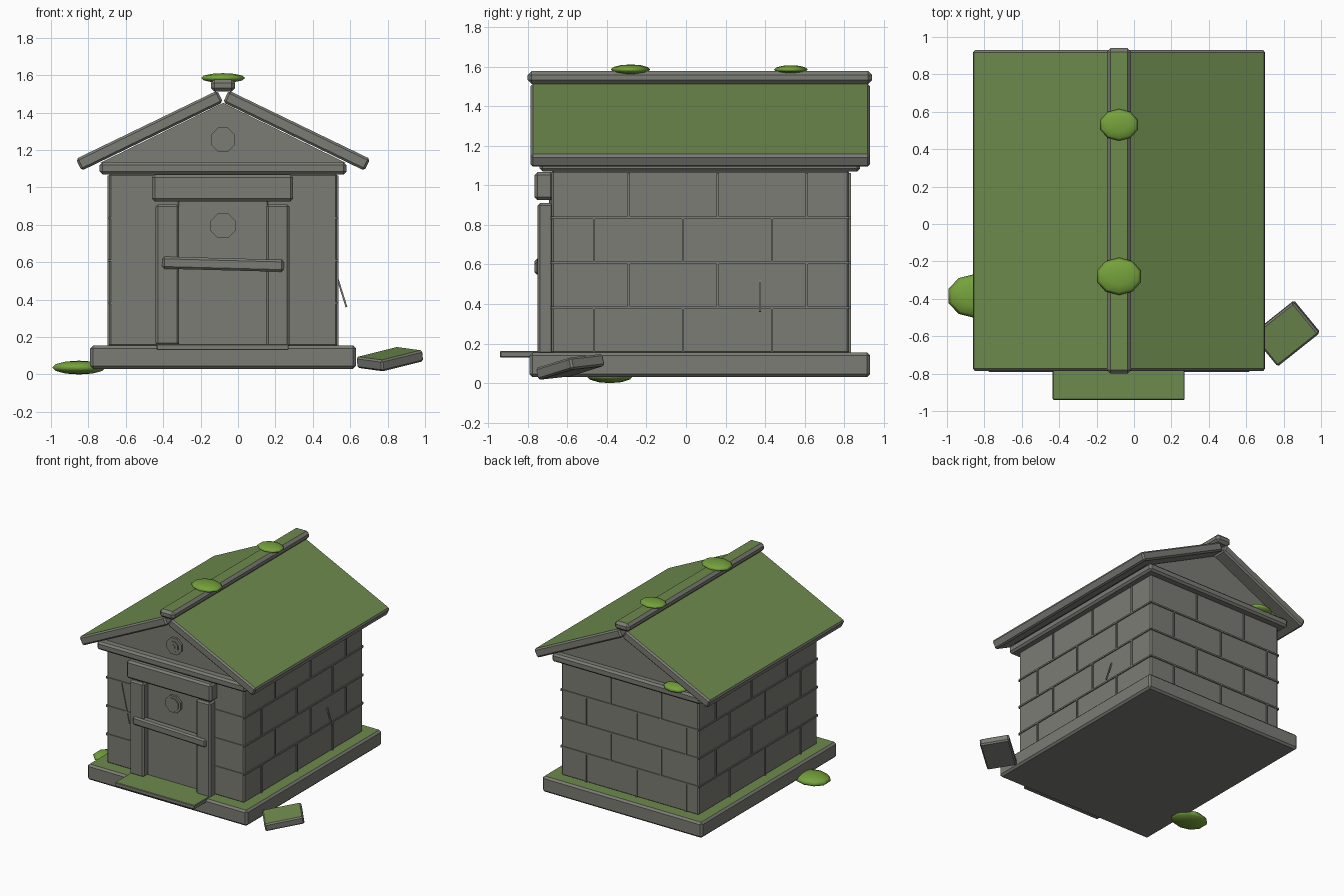
import bpy, bmesh, math
from mathutils import Matrix, Vector

if "Cube" in bpy.data.objects:
    bpy.data.objects.remove(bpy.data.objects["Cube"])


def material(name, rgb):
    m = bpy.data.materials.new(name)
    m.diffuse_color = (*rgb, 1)
    m.use_nodes = True
    m.node_tree.nodes["Principled BSDF"].inputs["Base Color"].default_value = m.diffuse_color
    return m


STONE = material("grey stone", (0.2, 0.2, 0.178))
MOSSY = material("moss covered stone", (0.155, 0.255, 0.075))
MOSS = material("bright moss", (0.18, 0.36, 0.045))
CX, CY = -0.08, 0.07          # middle of the building


def finish(name, bm, mats):
    bmesh.ops.recalc_face_normals(bm, faces=bm.faces)
    me = bpy.data.meshes.new(name)
    bm.to_mesh(me)
    bm.free()
    for m in mats:
        me.materials.append(m)
    ob = bpy.data.objects.new(name, me)
    bpy.context.collection.objects.link(ob)
    return ob


def block(name, lo, hi, bevel=0.012, mossy=False, rot=None):
    """Bevelled box from lo to hi, turned about its middle; moss on upward faces."""
    lo, hi = Vector(lo), Vector(hi)
    bm = bmesh.new()
    bmesh.ops.create_cube(bm, size=1)
    bmesh.ops.transform(bm, matrix=Matrix.Diagonal((*(hi - lo), 1)), verts=bm.verts)
    if bevel:
        bmesh.ops.bevel(bm, geom=bm.edges[:], offset=bevel, segments=1, affect='EDGES')
    mat = Matrix.Translation((lo + hi) / 2)
    if rot:
        mat = mat @ rot
    bmesh.ops.transform(bm, matrix=mat, verts=bm.verts)
    bm.normal_update()
    if mossy:
        for f in bm.faces:
            f.material_index = int(f.normal.z > 0.85)
    return finish(name, bm, [STONE, MOSSY] if mossy else [STONE])


def R(deg, axis):
    return Matrix.Rotation(math.radians(deg), 4, axis)


def centred(c, s):
    c, s = Vector(c), Vector(s) / 2
    return c - s, c + s


# Plinth, walls, cornice and step
block("plinth", (-0.79, -0.79, 0.03), (0.63, 0.93, 0.155), 0.015, True)
block("walls", (-0.69, -0.68, 0.15), (0.53, 0.825, 1.075), 0.01)
block("cornice", (-0.74, -0.74, 1.07), (0.58, 0.88, 1.135), 0.015)
block("door_step", (-0.435, -0.94, 0.13), (0.27, -0.69, 0.162), 0.004, True)

# Raised joints between the wall stones
P, W = 0.008, 0.006           # joint projection and half width
COURSES = [0.155 + 0.227 * i for i in range(5)]
for i, z in enumerate(COURSES[1:4]):
    for side, x in (("left", -0.69), ("right", 0.53)):
        block(f"{side}_course_joint_{i}", (x - P, -0.68, z - W), (x + P, 0.825, z + W), 0)
    for side, y in (("front", -0.68), ("back", 0.825)):
        block(f"{side}_course_joint_{i}", (-0.69, y - P, z - W), (0.53, y + P, z + W), 0)
for row in range(4):
    z0, z1 = COURSES[row], COURSES[row + 1]
    for k, y in enumerate((-0.29, 0.16, 0.61) if row % 2 else (-0.465, -0.015, 0.435)):
        for side, x in (("left", -0.69), ("right", 0.53)):
            block(f"{side}_upright_joint_{row}_{k}", (x - P, y - W, z0), (x + P, y + W, z1), 0)
    for k, x in enumerate((-0.36, 0.09) if row % 2 == 1 else (-0.58, -0.14, 0.31)):
        block(f"back_upright_joint_{row}_{k}", (x - W, 0.825 - P, z0), (x + W, 0.825 + P, z1), 0)

# Gable prism
bm = bmesh.new()
tri = [bm.verts.new((x, -0.68, z)) for x, z in ((CX - 0.66, 1.13), (CX + 0.66, 1.13), (CX, 1.452))]
face = bm.faces.new(tri)
ext = bmesh.ops.extrude_face_region(bm, geom=[face])
bmesh.ops.translate(bm, vec=(0, 1.505, 0),
                    verts=[v for v in ext["geom"] if isinstance(v, bmesh.types.BMVert)])
finish("gable", bm, [STONE])

# Two roof slabs and the ridge cap
A, L, T = 25.8, 0.84, 0.07
a = math.radians(A)
for side, s in (("left", -1), ("right", 1)):
    c = (CX + s * (L / 2 * math.cos(a) + T / 2 * math.sin(a)), CY + 0.002,
         1.455 - L / 2 * math.sin(a) + T / 2 * math.cos(a))
    block(f"{side}_roof_slab", *centred(c, (L, 1.715, T)), 0.012, True, R(s * A, 'Y'))
block("ridge_cap", (-0.145, -0.80, 1.512), (-0.015, 0.94, 1.578), 0.02, True)

# Doorway: panel, posts, lintel and cross bar
block("door_panel", (-0.32, -0.692, 0.155), (0.16, -0.66, 0.93), 0.004)
block("left_door_post", (-0.44, -0.75, 0.155), (-0.315, -0.67, 0.91))
block("right_door_post", (0.15, -0.75, 0.145), (0.275, -0.67, 0.91))
block("lintel", (-0.46, -0.765, 0.925), (0.295, -0.67, 1.068), 0.015)
block("door_bar", (-0.405, -0.765, 0.557), (0.245, -0.7, 0.622), 0.012, False, R(1.5, 'Y'))


# Eight-sided medallions made of stepped discs
def medallion(name, z, front, steps):
    bm = bmesh.new()
    for r, d in steps:
        bmesh.ops.create_cone(bm, cap_ends=True, segments=8, radius1=r, radius2=r, depth=2 * d,
                              matrix=Matrix.Translation((CX, front, z)) @ R(90, 'X') @ R(22.5, 'Z'))
    finish(name, bm, [STONE])


medallion("door_medallion", 0.795, -0.692, ((0.072, 0.018), (0.052, 0.026)))
medallion("gable_medallion", 1.255, -0.68, ((0.07, 0.018), (0.042, 0.026), (0.017, 0.032)))


# Thin cracks
def crack(name, p, q, w):
    p, q = Vector(p), Vector(q)
    rot = (q - p).to_track_quat('Z', 'Y').to_matrix().to_4x4()
    block(name, *centred((p + q) / 2, (w, w, (q - p).length)), 0, False, rot)


crack("front_crack", (-0.56, -0.682, 0.83), (-0.49, -0.682, 0.52), 0.012)
crack("right_crack", (0.53, 0.375, 0.52), (0.58, 0.375, 0.36), 0.01)

# Fallen stone
block("fallen_stone", *centred((0.812, -0.585, 0.082), (0.29, 0.22, 0.062)), 0.01, True,
      R(38.5, 'Z') @ R(-11, 'Y') @ R(5, 'X'))

# Moss cushions: centre and radii
for i, (c, r) in enumerate((
        ((CX, -0.28, 1.585), (0.124, 0.1, 0.026)),
        ((CX, 0.53, 1.585), (0.106, 0.085, 0.022)),
        ((-0.85, -0.385, 0.037), (0.15, 0.118, 0.037)),
        ((-0.5, 0.84, 1.14), (0.1, 0.075, 0.028)))):
    bm = bmesh.new()
    bmesh.ops.create_uvsphere(bm, u_segments=10, v_segments=6, radius=1,
                              matrix=Matrix.Translation(c) @ Matrix.Diagonal((*r, 1)))
    for f in bm.faces:
        f.smooth = True
    finish(f"moss_cushion_{i}", bm, [MOSS])
